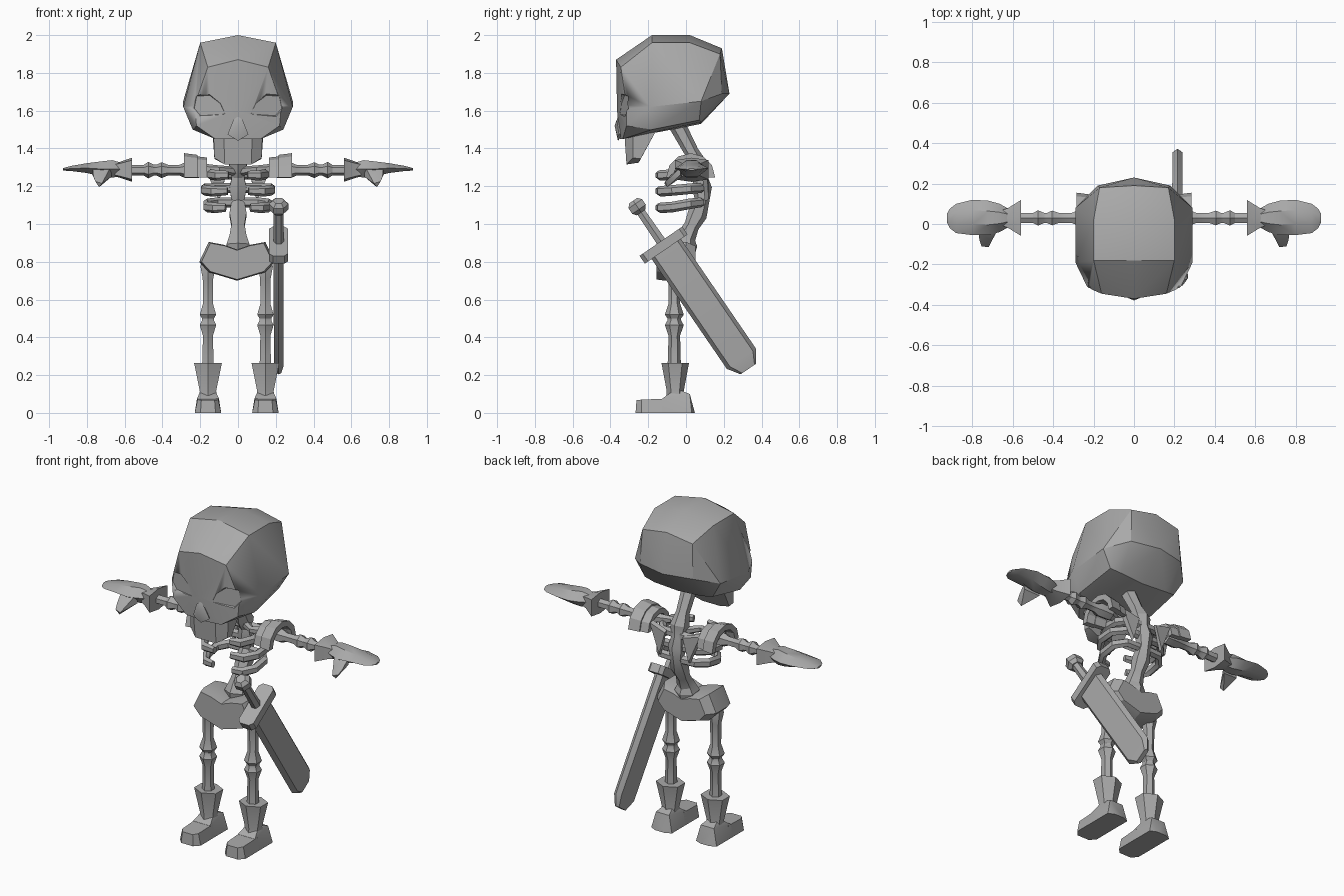
import bpy, bmesh
from math import sin, cos, pi, radians
from mathutils import Vector

if "Cube" in bpy.data.objects:
    bpy.data.objects.remove(bpy.data.objects["Cube"])

bone = bpy.data.materials.new("dark_grey")
bone.diffuse_color = (.4, .4, .4, 1)
bone.use_nodes = True
bone.node_tree.nodes["Principled BSDF"].inputs["Base Color"].default_value = bone.diffuse_color


def finish(name, bm, mirror=False):
    bmesh.ops.recalc_face_normals(bm, faces=bm.faces)
    me = bpy.data.meshes.new(name)
    bm.to_mesh(me)
    bm.free()
    me.shade_smooth()
    me.set_sharp_from_angle(angle=radians(28))
    me.materials.append(bone)
    ob = bpy.data.objects.new(name, me)
    bpy.context.collection.objects.link(ob)
    if mirror:
        ob.modifiers.new("mirror", 'MIRROR').use_mirror_merge = False
    return ob


def loft(name, rings, mirror=False):
    """Skin a list of equal rings and cap both ends."""
    bm = bmesh.new()
    vs = [[bm.verts.new(p) for p in r] for r in rings]
    n = len(vs[0])
    for a, b in zip(vs, vs[1:]):
        for i in range(n):
            j = (i + 1) % n
            bm.faces.new((a[i], a[j], b[j], b[i]))
    bm.faces.new(vs[0])
    bm.faces.new(vs[-1][::-1])
    return finish(name, bm, mirror)


def hull(name, pts, both=False, mirror=False):
    """Convex low-poly solid; both=True adds the points reflected in x."""
    if both:
        pts = pts + [(-x, y, z) for x, y, z in pts if x]
    bm = bmesh.new()
    for p in pts:
        bm.verts.new(p)
    res = bmesh.ops.convex_hull(bm, input=bm.verts)
    junk = {v for v in res["geom_interior"] + res["geom_unused"]
            if isinstance(v, bmesh.types.BMVert)}
    bmesh.ops.delete(bm, geom=list(junk), context='VERTS')
    bmesh.ops.dissolve_limit(bm, angle_limit=radians(4), verts=bm.verts, edges=bm.edges)
    return finish(name, bm, mirror)


def tube(name, path, radii, ref, sides=6, mirror=False):
    """Faceted bone along a path; each radius is (across, along ref) or a number."""
    path = [Vector(p) for p in path]
    rings = []
    for i, p in enumerate(path):
        t = (path[min(i + 1, len(path) - 1)] - path[max(i - 1, 0)]).normalized()
        u = t.cross(Vector(ref)).normalized()
        v = u.cross(t)
        a, b = radii[i] if isinstance(radii[i], tuple) else (radii[i], radii[i])
        rings.append([p + u * a * sin(2 * pi * k / sides) + v * b * cos(2 * pi * k / sides)
                      for k in range(sides)])
    return loft(name, rings, mirror)


# Skull
skull = hull("skull", [
    (0, -.35, 1.45), (0, -.365, 1.60), (0, -.37, 1.87), (0, -.18, 2.0), (0, .02, 2.0),
    (0, .19, 1.93), (0, .23, 1.69), (0, .08, 1.53), (.12, -.335, 1.45),
    (.22, -.315, 1.52), (.23, -.315, 1.63), (.16, -.345, 1.83), (.20, -.18, 1.96),
    (.20, .02, 1.96), (.17, .18, 1.90), (.18, .19, 1.69), (.16, .08, 1.54),
    (.29, -.19, 1.62), (.29, .08, 1.65), (.24, -.18, 1.50), (.23, .07, 1.55)], both=True)

# Eye sockets cut into the face
outline = [(.055, 1.575), (.085, 1.64), (.15, 1.69), (.23, 1.685), (.245, 1.61), (.205, 1.565)]
cx, cz = .15, 1.625
eye_rings = [[(cx + (x - cx) * s, y0 + (x - .05) * .25, cz + (z - cz) * s) for x, z in outline]
             for s, y0 in ((1.1, -.42), (1.0, -.37), (.86, -.35))]
eyes = loft("eye_cutter", eye_rings, mirror=True)
eyes.hide_render = True
eyes.display_type = 'WIRE'
cut = skull.modifiers.new("eye_sockets", 'BOOLEAN')
cut.operation = 'DIFFERENCE'
cut.solver = 'EXACT'
cut.object = eyes

# Nose and jaw
hull("nose", [(0, -.36, 1.57), (.025, -.366, 1.55), (.055, -.355, 1.475), (.04, -.362, 1.465),
              (0, -.378, 1.52), (0, -.36, 1.44), (.04, -.33, 1.48)], both=True)
hull("jaw", [(.13, -.28, 1.48), (.135, -.16, 1.49), (.13, -.19, 1.43), (.125, -.24, 1.345),
             (.125, -.28, 1.35), (.07, -.315, 1.315), (.075, -.325, 1.46),
             (.06, -.25, 1.325)], both=True)

# Spine
spine = [(-.05, 1.53, .045), (.03, 1.38, .038), (.06, 1.31, .055), (.075, 1.25, .038),
         (.085, 1.19, .052), (.085, 1.12, .038), (.06, 1.05, .052), (.03, .99, .04),
         (.0, .93, .052), (-.01, .89, .07), (-.01, .85, .06)]
tube("spine", [(0, y, z) for y, z, r in spine], [r for y, z, r in spine], (0, 1, 0))

# Ribs
for i, (z, w, tip) in enumerate([(1.262, .155, .05), (1.178, .19, .055), (1.09, .175, .065)]):
    rise = .012 * i
    tube(f"ribs_{i + 1}",
         [(.02, .08, z + rise), (w * .65, .075, z + rise), (w * .93, .02, z + rise * .7),
          (w * .93, -.07, z), (w * .7, -.135, z - .005), (tip, -.148, z - .003)],
         [(.022, .026), (.024, .026), (.024, .028), (.024, .028), (.022, .028), (.016, .022)],
         (0, 0, 1), 6, True)

# Collar bones and shoulder blades
tube("collar_bones", [(.02, .05, 1.28), (.1, -.01, 1.29), (.23, .03, 1.29)],
     [.025, .02, .035], (0, 0, 1), 6, True)
hull("shoulder_blades", [(.06, .10, 1.28), (.18, .08, 1.31), (.10, .10, 1.12), (.06, .12, 1.27),
                         (.17, .11, 1.30), (.10, .12, 1.13)], mirror=True)


# Layered arched shoulder guards
def arch(name, x0, x1, r, thick):
    rings = []
    for k in range(7):
        a = pi * k / 6
        ring = [(x0, r * .93), (x1, r), (x1, r - thick), (x0, r * .93 - thick)]
        rings.append([(x, .025 + q * cos(a), 1.245 + q * sin(a)) for x, q in ring])
    loft(name, rings, True)


arch("outer_shoulder_guards", .215, .285, .13, .035)
arch("inner_shoulder_guards", .165, .235, .115, .03)

# Arms with flared cuffs
arm = [(.2, .04), (.28, .042), (.31, .028), (.37, .028), (.405, .042), (.43, .029),
       (.445, .029), (.475, .044), (.50, .028), (.56, .028), (.60, .03)]
tube("arms", [(x, .03, 1.285) for x, r in arm], [r for x, r in arm], (0, 0, 1), 6, True)
loft("cuffs", [[(x, .03 + sy * a, 1.287 + sz * b)
                for sy, sz in ((-1, -.8), (0, -1), (1, -.8), (1, .8), (0, 1), (-1, .8))]
               for x, a, b in ((.56, .088, .064), (.625, .048, .042), (.65, .04, .036))], True)

# Mitten hands and thumbs
hand = [(.62, -.015, .075, 1.255, 1.325), (.665, -.04, .10, 1.245, 1.338),
        (.72, -.055, .115, 1.25, 1.332), (.80, -.055, .12, 1.27, 1.322),
        (.88, -.045, .10, 1.28, 1.308), (.912, -.02, .075, 1.282, 1.3),
        (.926, .01, .05, 1.284, 1.295)]
loft("hands", [[(x, a, (c + d) / 2), (x, a * .7 + b * .3, c), (x, a * .3 + b * .7, c),
                (x, b, (c + d) / 2), (x, a * .3 + b * .7, d), (x, a * .7 + b * .3, d)]
               for x, a, b, c, d in hand], True)
hull("thumbs", [(.67, -.02, 1.31), (.67, -.02, 1.25), (.77, -.03, 1.30), (.77, -.03, 1.26),
                (.715, -.08, 1.26), (.765, -.08, 1.25), (.72, -.115, 1.215),
                (.755, -.11, 1.225), (.735, -.10, 1.195)], mirror=True)

# Pelvis
pelvis = [(-.07, .89), (-.15, .905), (-.20, .80), (-.15, .745), (0, .70),
          (.15, .745), (.20, .80), (.15, .905), (.07, .89), (0, .865)]
loft("pelvis", [[(x * s - .005, y, .80 + (z - .80) * s) for x, z in pelvis]
                for s, y in ((.94, -.155), (1, -.11), (1, 0), (.8, .05))])

# Legs
leg = [(.82, .03), (.775, .046), (.71, .032), (.58, .03), (.52, .05), (.50, .036), (.49, .036),
       (.465, .05), (.41, .031), (.30, .033), (.25, .036)]
lower = [tube("legs", [(.152, -.062, z) for z, r in leg], [r for z, r in leg],
              (0, 1, 0), 6, True)]

# Boots: flared shaft, ankle and flat-topped foot
boot = [(.265, .085, .073), (.115, .05, .045), (.07, .06, .05)]
lower.append(tube("boot_shafts", [(.152, -.057, z) for z, a, b in boot],
                  [(a, b) for z, a, b in boot], (0, 1, 0), 6, True))
for name, pts in (
        ("boot_ankles", [(.07, .03, 0), (.03, .047, 0), (.045, .02, .10), (.045, -.085, .105),
                         (.03, -.03, .12), (.058, -.125, .076), (.07, -.125, 0)]),
        ("boot_toes", [(.058, -.10, .076), (.07, -.10, 0), (.035, -.262, .068),
                       (.055, -.235, .07), (.04, -.267, 0), (.07, -.235, 0)])):
    lower.append(hull(name, [(.152 + s * w, y, z) for s in (-1, 1) for w, y, z in pts],
                      mirror=True))
for part in lower:
    part.location.x = -.007


# Sword hung at the hip: w runs across the blade, t along it
def on_sword(x, w, t):
    w += .404
    return (.215 + x, .825 * w + .565 * t, .565 * w - .825 * t)


def sword_part(name, stations, section):
    loft(name, [[on_sword(x * a, w * b, t) for x, w in section] for t, a, b in stations])


hexagon = [(cos(k * pi / 3), sin(k * pi / 3)) for k in range(6)]
blade = [(0, -1), (1, -.78), (1, .78), (0, 1), (-1, .78), (-1, -.78)]
sword_part("sword_blade", [(-.80, .027, .094), (-.07, .025, .094), (-.005, .014, .05)], blade)
sword_part("sword_grip", [(-1.03, .026, .026), (-.79, .028, .03)], hexagon)
sword_part("sword_pommel", [(-1.085, .03, .03), (-1.065, .052, .05), (-1.03, .052, .05),
                            (-1.01, .032, .032)], hexagon)
guard = [(-.6, -1), (.6, -1), (1, -.85), (1, .85), (.6, 1), (-.6, 1), (-1, .85), (-1, -.85)]
sword_part("sword_guard", [(-.825, .05, .137), (-.775, .05, .137)], guard)
